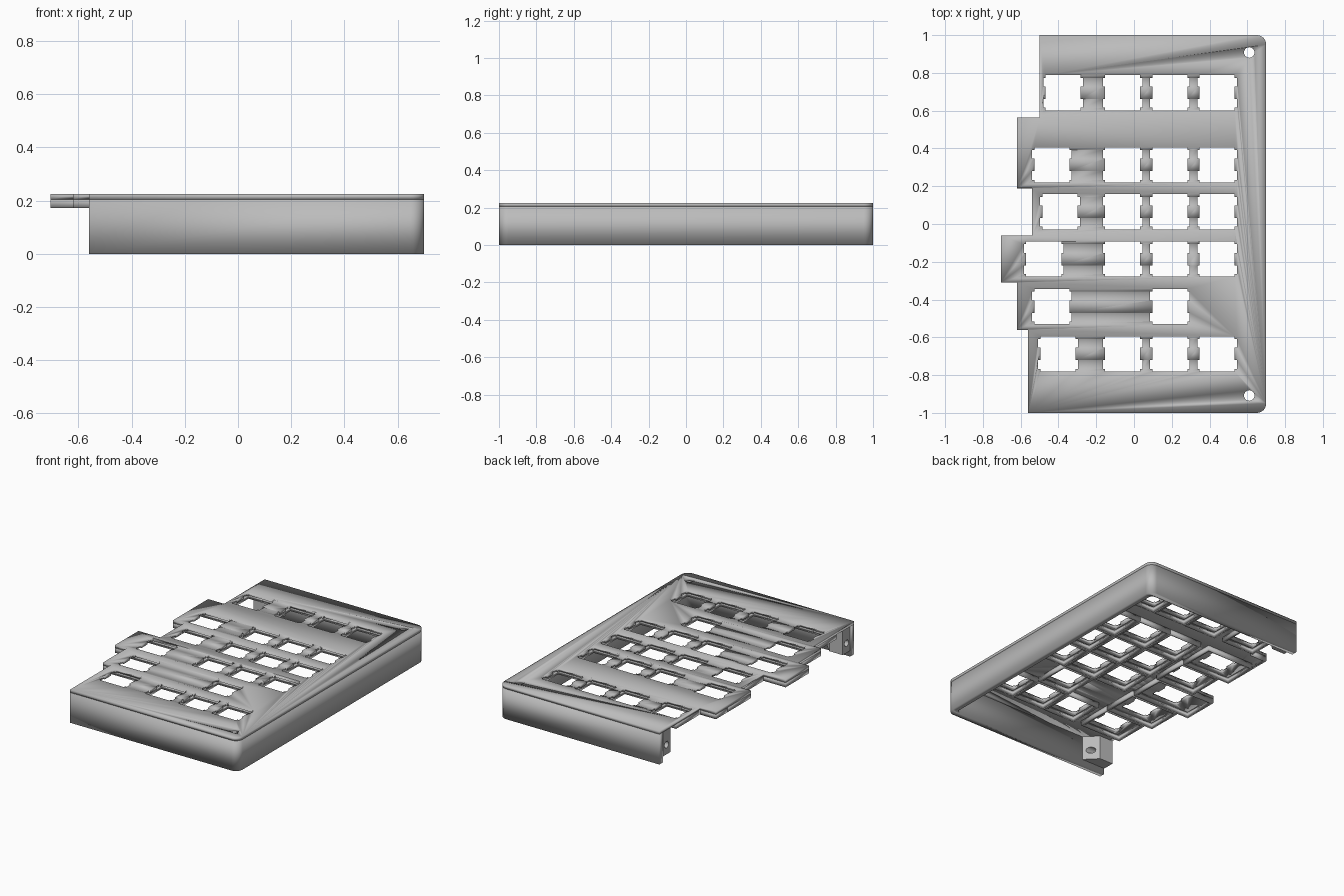
import bpy, math
from mathutils import Matrix

cube = bpy.data.objects.get("Cube")
if cube:
    bpy.data.objects.remove(cube)

mat = bpy.data.materials.new("plain_grey")
mat.use_nodes = True
GREY = (0.5, 0.5, 0.5, 1)
mat.diffuse_color = GREY
mat.node_tree.nodes["Principled BSDF"].inputs["Base Color"].default_value = GREY

TOP, SKIN, RIB = 0.225, 0.205, 0.173   # plate top, plate underside, rib bottom
U = 0.25                               # one key pitch
WALL, LIP = 0.04, 0.04


def slab(name, loops, z0, z1):
    """Extrude closed outlines; inner loops become holes."""
    cu = bpy.data.curves.new(name, 'CURVE')
    cu.dimensions = '2D'
    cu.fill_mode = 'BOTH'
    cu.extrude = (z1 - z0) / 2
    for pts in loops:
        sp = cu.splines.new('POLY')
        sp.points.add(len(pts) - 1)
        for p, (x, y) in zip(sp.points, pts):
            p.co = (x, y, 0, 1)
        sp.use_cyclic_u = True
    tmp = bpy.data.objects.new(name, cu)
    bpy.context.collection.objects.link(tmp)
    bpy.context.view_layer.update()
    me = bpy.data.meshes.new_from_object(tmp.evaluated_get(bpy.context.evaluated_depsgraph_get()))
    bpy.data.objects.remove(tmp)
    me.transform(Matrix.Translation((0, 0, (z0 + z1) / 2)))
    me.name = name
    me.materials.clear()
    me.materials.append(mat)
    ob = bpy.data.objects.new(name, me)
    bpy.context.collection.objects.link(ob)
    return ob


def arc(cx, cy, r, a0, a1, n):
    return [(cx + r * math.cos(math.radians(a0 + (a1 - a0) * i / n)),
             cy + r * math.sin(math.radians(a0 + (a1 - a0) * i / n))) for i in range(n + 1)]


def rect(x0, x1, y0, y1):
    return [(x0, y0), (x1, y0), (x1, y1), (x0, y1)]


def switch_hole(cx, cy):
    """Square opening with two clip notches on each side."""
    h, w, n0, n1 = 0.093, 0.105, 0.033, 0.079
    right = [(h, -h), (h, -n1), (w, -n1), (w, -n0), (h, -n0),
             (h, n0), (w, n0), (w, n1), (h, n1), (h, h)]
    return [(cx + x, cy + y) for x, y in right + [(-x, -y) for x, y in right]]


def right_side(inset):
    """Right edge with both rounded corners, front to back."""
    r = 0.05 - inset * 0.5
    x, y = 0.7 - inset - r, 1 - inset - r
    return arc(x, -y, r, -90, 0, 8) + arc(x, y, r, 0, 90, 8)


# Key positions: row y, outer key x, outer key width in pitches, inner columns
COLS = (-0.06, 0.19, 0.44)
ROWS = [(0.695, -0.375, 1, COLS), (0.313, -0.435, 1.5, COLS),
        (0.065, -0.392, 1.25, COLS), (-0.186, -0.478, 1.75, COLS),
        (-0.437, -0.435, 1.5, COLS[1:2]), (-0.688, -0.402, 1.25, COLS)]
keys = [(x, y, w) for y, outer, width, cols in ROWS
        for x, w in [(outer, width)] + [(c, 1) for c in cols]]

# Top plate with stepped left edge, switch openings and screw holes
steps = [(-0.50, 1, 0.565), (-0.62, 0.565, 0.19), (-0.54, 0.19, -0.06),
         (-0.705, -0.06, -0.31), (-0.62, -0.31, -0.56), (-0.56, -0.56, -1)]
left_edge = [(x, y) for x, ya, yb in steps for y in (ya, yb)]
screws = [arc(0.61, s * 0.908, 0.028, 0, 337.5, 15) for s in (-1, 1)]
slab("top_plate", [right_side(0) + left_edge] + [switch_hole(x, y) for x, y, w in keys] + screws,
     SKIN, TOP)

# Rib frame under each key, reaching out to the stepped edge
t = 0.016
for i, (x, y, w) in enumerate(keys):
    x0, x1, y0, y1 = x - w * U / 2, x + w * U / 2, y - U / 2, y + U / 2
    if x < -0.3:
        x0 = next(sx for sx, ya, yb in steps if yb < y < ya)
    slab(f"key_rib_{i + 1}", [rect(x0, x1, y0, y1), rect(x0 + t, x1 - t, y0 + t, y1 - t)],
         RIB, SKIN)
# Rim of the plain strip between the two upper rows
slab("edge_rib", [[(-0.62, 0.438), (-0.62 + t, 0.438), (-0.62 + t, 0.565 - t),
                   (-0.5, 0.565 - t), (-0.5, 0.565), (-0.62, 0.565)]], RIB, SKIN)

# Wall around the front, right and back
inner = right_side(WALL)
slab("side_wall", [[(-0.56, -1)] + right_side(0) + [(-0.5, 1), (-0.5, 1 - WALL)]
                   + inner[::-1] + [(-0.56, WALL - 1)]], 0, SKIN)

# Chamfered joining blocks at the wall ends, each with a sideways bolt hole
for name, x, s in (("front_joint_block", -0.56, -1), ("back_joint_block", -0.5, 1)):
    block = slab(name, [[(x, s * 0.96), (x, s * 0.88), (x + 0.1, s * 0.88), (x + 0.18, s * 0.96)]],
                 LIP, SKIN)
    bpy.ops.mesh.primitive_cylinder_add(vertices=24, radius=0.022, depth=0.5,
                                        location=(x + 0.1, s * 0.922, 0.105),
                                        rotation=(0, math.pi / 2, 0))
    cutter = bpy.context.object
    cutter.hide_render = True
    # Weld the extruded block so that the cut is clean
    weld = block.modifiers.new("weld", 'WELD')
    weld.merge_threshold = 0.0005
    cut = block.modifiers.new("bolt_hole", 'BOOLEAN')
    cut.operation = 'DIFFERENCE'
    cut.solver = 'EXACT'
    cut.object = cutter
    bpy.context.view_layer.update()
    block_eval = block.evaluated_get(bpy.context.evaluated_depsgraph_get())
    result = bpy.data.meshes.new_from_object(block_eval)
    block.modifiers.clear()
    block.data = result
    bpy.data.objects.remove(cutter)

# Smooth only the rounded corners and round holes
bpy.ops.object.select_all(action='DESELECT')
for ob in bpy.context.scene.objects:
    if ob.type == 'MESH' and ob.data.materials and ob.data.materials[0] == mat:
        weld = ob.modifiers.new("weld", 'WELD')
        weld.merge_threshold = 0.0005
        ob.select_set(True)
        bpy.context.view_layer.objects.active = ob
bpy.ops.object.shade_smooth_by_angle(angle=math.radians(30))
